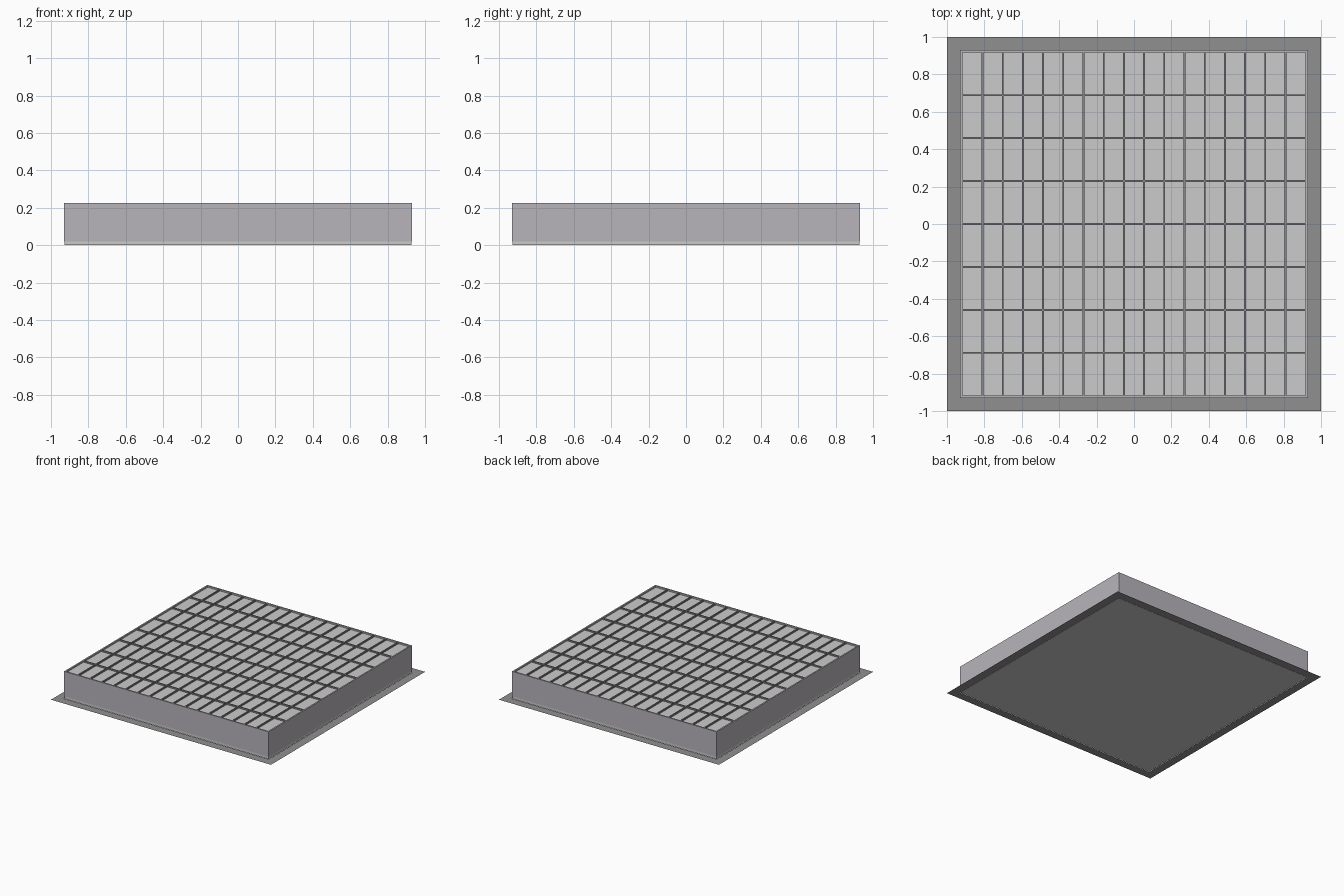
import bpy, bmesh

if "Cube" in bpy.data.objects:
    bpy.data.objects.remove(bpy.data.objects["Cube"])

FLANGE, OUT, INN = 1.0, 0.93, 0.918
H, TILE_Z = 0.225, 0.213
COLS, ROWS, PANELS = 17, 8, 10
BAR = 0.010


def material(name, rgb):
    m = bpy.data.materials.new(name)
    m.diffuse_color = (*rgb, 1)
    m.use_nodes = True
    m.node_tree.nodes["Principled BSDF"].inputs["Base Color"].default_value = m.diffuse_color
    return m


def finish(name, bm, mat=None):
    me = bpy.data.meshes.new(name)
    bm.to_mesh(me)
    bm.free()
    ob = bpy.data.objects.new(name, me)
    bpy.context.collection.objects.link(ob)
    if mat:
        me.materials.append(mat)
    return ob


def box(bm, x0, x1, y0, y1, z0, z1):
    vs = bmesh.ops.create_cube(bm, size=1)["verts"]
    for v in vs:
        v.co.x = x1 if v.co.x > 0 else x0
        v.co.y = y1 if v.co.y > 0 else y0
        v.co.z = z1 if v.co.z > 0 else z0


wall_mat = material("wall_grey", (0.48, 0.46, 0.50))
dark_mat = material("flange_dark", (0.28, 0.28, 0.28))
bar_mat = material("bar_dark", (0.25, 0.25, 0.26))

# Flat mounting flange, a sheet without thickness around the foot
bm = bmesh.new()
rings = [[bm.verts.new((sx * r, sy * r, 0)) for sx, sy in
          ((-1, -1), (1, -1), (1, 1), (-1, 1))] for r in (FLANGE, OUT)]
for i in range(4):
    j = (i + 1) % 4
    bm.faces.new((rings[0][i], rings[0][j], rings[1][j], rings[1][i]))
finish("flange", bm, dark_mat)

# Skirt and underside
bm = bmesh.new()
box(bm, -OUT + 0.002, OUT - 0.002, -OUT + 0.002, OUT - 0.002, 0, 0.02)
finish("base_pan", bm)

# Side walls, each made of ten abutting panels
bm = bmesh.new()
step = 2 * OUT / PANELS
for i in range(PANELS):
    a = -OUT + i * step
    b = a + step
    for s in (-1, 1):
        lo, hi = sorted((s * OUT, s * INN))
        box(bm, a, b, lo, hi, 0.02, H)
        if 0 < i < PANELS - 1:
            box(bm, lo, hi, a, b, 0.02, H)
        else:  # stop short of the corner already filled by the other wall
            box(bm, lo, hi, max(a, -INN), min(b, INN), 0.02, H)
finish("side_walls", bm, wall_mat)

# Slightly recessed tiles
dx, dy = 2 * INN / COLS, 2 * INN / ROWS
bm = bmesh.new()
for i in range(COLS):
    for j in range(ROWS):
        x, y = -INN + i * dx, -INN + j * dy
        box(bm, x, x + dx, y, y + dy, 0.02, TILE_Z)
finish("tiles", bm)

# Thin bars dividing the tiles
bm = bmesh.new()
for i in range(1, COLS):
    x = -INN + i * dx
    box(bm, x - BAR / 2, x + BAR / 2, -INN, INN, TILE_Z - 0.01, H)
finish("long_bars", bm, bar_mat)

bm = bmesh.new()
for j in range(1, ROWS):
    y = -INN + j * dy
    box(bm, -INN, INN, y - BAR / 2, y + BAR / 2, TILE_Z - 0.01, H - 0.0005)
finish("cross_bars", bm, bar_mat)
